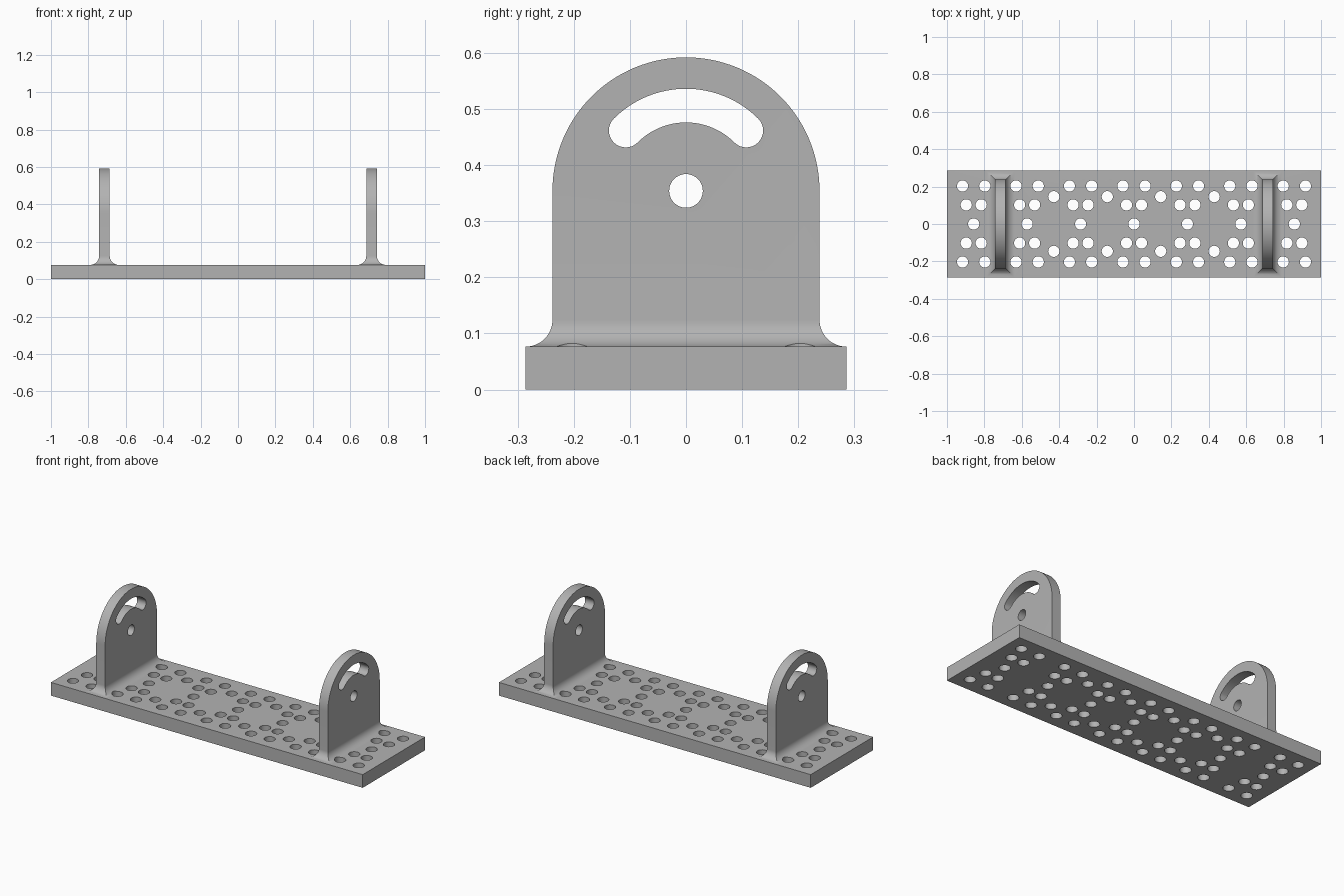
import bpy, bmesh, math

if "Cube" in bpy.data.objects:
    bpy.data.objects.remove(bpy.data.objects["Cube"])

BASE_Z, HALF_Y = 0.0765, 0.2857          # base plate thickness and half depth
UP_X, UP_T, UP_Y = 0.7143, 0.0285, 0.238  # upright position, half thickness, half width
PIVOT_Z, FILLET = 0.354, 0.0475
CELL, HOLE_R = 2 / 7, 0.03

grey = bpy.data.materials.new("light_grey")
grey.diffuse_color = (0.45, 0.45, 0.45, 1)
grey.use_nodes = True
grey.node_tree.nodes["Principled BSDF"].inputs["Base Color"].default_value = grey.diffuse_color


def finish(name, bm):
    bmesh.ops.recalc_face_normals(bm, faces=bm.faces)
    mesh = bpy.data.meshes.new(name)
    bm.to_mesh(mesh)
    bm.free()
    mesh.materials.append(grey)
    ob = bpy.data.objects.new(name, mesh)
    bpy.context.collection.objects.link(ob)
    return ob


def arc(cy, cz, r, a0, a1, n):
    angles = [math.radians(a0 + (a1 - a0) * i / n) for i in range(n + 1)]
    return [(cy + r * math.cos(a), cz + r * math.sin(a)) for a in angles]


def prism(bm, profile, x0, x1):
    """Closed y-z profile extruded along x."""
    a = [bm.verts.new((x0, y, z)) for y, z in profile]
    b = [bm.verts.new((x1, y, z)) for y, z in profile]
    bm.faces.new(a)
    bm.faces.new(b)
    for i in range(len(a)):
        j = (i + 1) % len(a)
        bm.faces.new((a[i], a[j], b[j], b[i]))


def boolean(target, tool, operation):
    mod = target.modifiers.new(operation, 'BOOLEAN')
    mod.operation, mod.solver, mod.object = operation, 'EXACT', tool
    bpy.context.view_layer.objects.active = target
    bpy.ops.object.modifier_apply(modifier=mod.name)
    bpy.data.objects.remove(tool)


def upright(cx):
    """Round-topped plate with a mitred concave fillet at its foot."""
    bm = bmesh.new()
    # Foot rings: a core sunk into the base, then the flare narrowing upwards
    rings = [(0.04, 0.0)]
    for i in range(13):
        a = math.pi / 2 * i / 12
        rings.append((BASE_Z + FILLET * (1 - math.cos(a)), FILLET * (1 - math.sin(a))))
    loops = [[bm.verts.new((cx + sx * (UP_T + o), sy * (UP_Y + o), z))
              for sx, sy in ((-1, -1), (-1, 1), (1, 1), (1, -1))] for z, o in rings]
    bm.faces.new(loops[0])
    for lo, hi in zip(loops, loops[1:]):
        for k in range(4):
            j = (k + 1) % 4
            bm.faces.new((lo[k], lo[j], hi[j], hi[k]))
    # Plate above the foot with a semicircular top
    top = loops[-1]
    curve = arc(0, PIVOT_Z, UP_Y, 0, 180, 64)
    left = [top[1]] + [bm.verts.new((cx - UP_T, y, z)) for y, z in curve] + [top[0]]
    right = [top[2]] + [bm.verts.new((cx + UP_T, y, z)) for y, z in curve] + [top[3]]
    bm.faces.new(left)
    bm.faces.new(right)
    for i in range(len(left) - 1):
        bm.faces.new((left[i], left[i + 1], right[i + 1], right[i]))
    return finish("upright", bm)


# Base plate
bm = bmesh.new()
prism(bm, [(-HALF_Y, 0), (HALF_Y, 0), (HALF_Y, BASE_Z), (-HALF_Y, BASE_Z)], -1, 1)
bracket = finish("mounting_bracket", bm)

# Two uprights fused to the base
for side in (-1, 1):
    boolean(bracket, upright(side * UP_X), 'UNION')

# Hole pattern: a nine-hole cluster in each cell, plus pairs between inner cells
spots = []
for k in range(-3, 4):
    spots.append((k * CELL, 0))
    for s in (-1, 1):
        for t in (-1, 1):
            spots += [(k * CELL + s * 0.0595, t * 0.203), (k * CELL + s * 0.04, t * 0.102)]
for k in (-1.5, -0.5, 0.5, 1.5):
    spots += [(k * CELL, 0.146), (k * CELL, -0.146)]
bm = bmesh.new()
for x, y in spots:
    new = bmesh.ops.create_cone(bm, cap_ends=True, segments=32, radius1=HOLE_R,
                                radius2=HOLE_R, depth=0.4)["verts"]
    bmesh.ops.translate(bm, verts=new, vec=(x, y, 0))
boolean(bracket, finish("base_hole_cutter", bm), 'DIFFERENCE')

# Pivot hole and curved adjustment slot through both uprights
bm = bmesh.new()
prism(bm, arc(0, PIVOT_Z, 0.03, 0, 360, 40)[:-1], -0.9, 0.9)
mid, half = 0.152, 0.03
e = mid * math.sqrt(0.5)
slot = (arc(0, PIVOT_Z, mid + half, 45, 135, 32)
        + arc(-e, PIVOT_Z + e, half, 135, 315, 16)[1:]
        + arc(0, PIVOT_Z, mid - half, 135, 45, 32)[1:]
        + arc(e, PIVOT_Z + e, half, 225, 405, 16)[1:-1])
prism(bm, slot, -0.9, 0.9)
boolean(bracket, finish("slot_cutter", bm), 'DIFFERENCE')

# Smooth curved walls, crisp edges
bpy.ops.object.select_all(action='DESELECT')
bracket.select_set(True)
bpy.context.view_layer.objects.active = bracket
bpy.ops.object.shade_smooth_by_angle(angle=math.radians(30))
